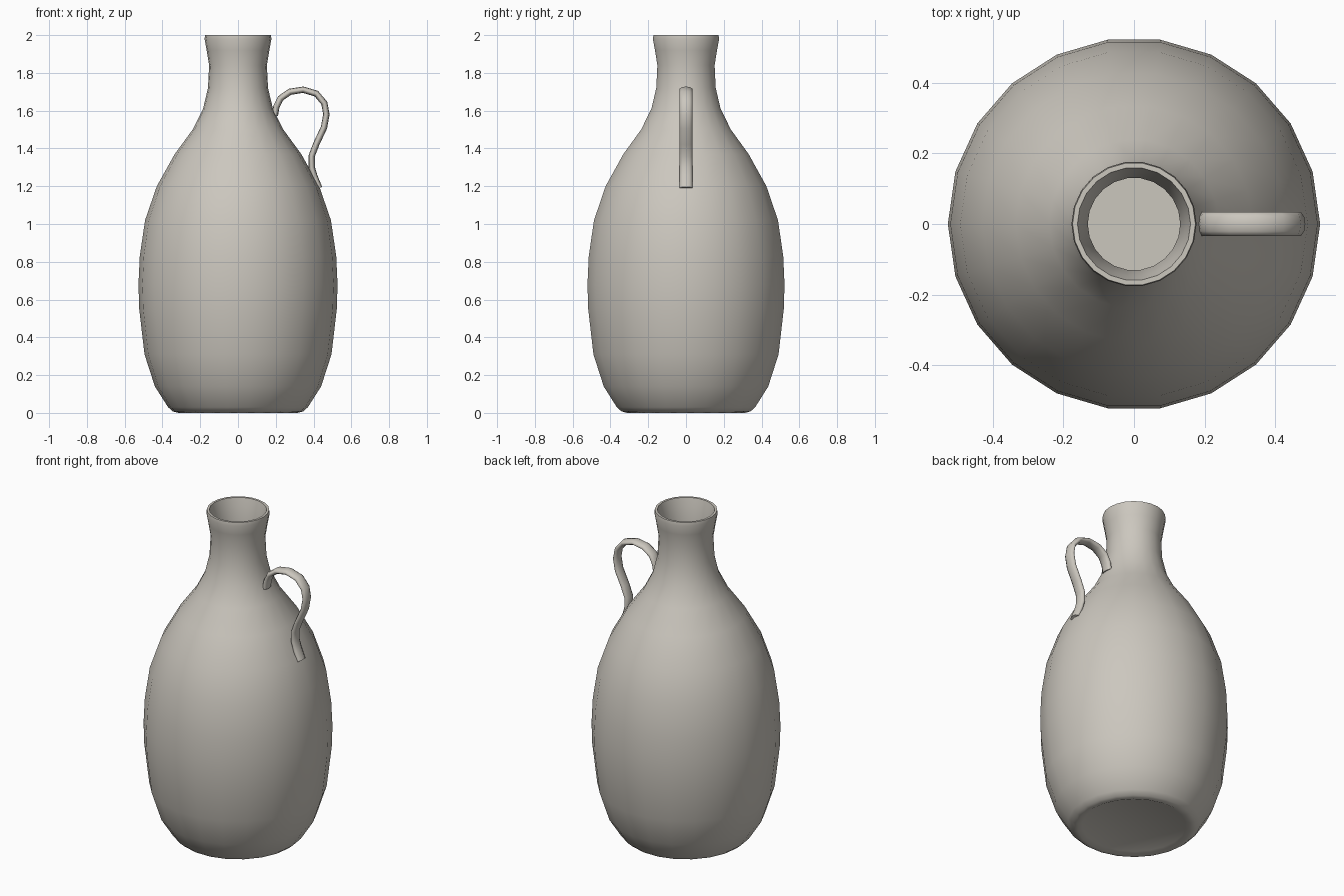
import bpy, bmesh, math
from mathutils import Vector

if "Cube" in bpy.data.objects:
    bpy.data.objects.remove(bpy.data.objects["Cube"])

clay = bpy.data.materials.new("grey clay")
clay.diffuse_color = (0.6, 0.57, 0.515, 1)
clay.use_nodes = True
clay.node_tree.nodes["Principled BSDF"].inputs["Base Color"].default_value = clay.diffuse_color


def add_tube(name, rings, angle):
    """Skin a list of vertex rings, cap both ends and shade smooth."""
    bm = bmesh.new()
    vs = [[bm.verts.new(p) for p in ring] for ring in rings]
    n = len(vs[0])
    for a, b in zip(vs, vs[1:]):
        for i in range(n):
            j = (i + 1) % n
            bm.faces.new((a[i], a[j], b[j], b[i]))
    bm.faces.new(vs[0][::-1])
    bm.faces.new(vs[-1])
    bmesh.ops.recalc_face_normals(bm, faces=bm.faces)
    mesh = bpy.data.meshes.new(name)
    bm.to_mesh(mesh)
    bm.free()
    mesh.materials.append(clay)
    ob = bpy.data.objects.new(name, mesh)
    bpy.context.collection.objects.link(ob)
    bpy.ops.object.select_all(action='DESELECT')
    bpy.context.view_layer.objects.active = ob
    ob.select_set(True)
    bpy.ops.object.shade_smooth_by_angle(angle=math.radians(angle))
    return ob


# bottle body: recessed base, outer wall, lip, then inner wall and floor
SIDES = 22
profile = [
    (0.29, 0.012), (0.315, 0.0), (0.345, 0.008), (0.37, 0.03), (0.44, 0.14), (0.495, 0.31),
    (0.523, 0.55), (0.527, 0.68), (0.52, 0.83), (0.492, 1.02), (0.43, 1.20),
    (0.335, 1.37), (0.24, 1.50), (0.185, 1.61), (0.159, 1.72), (0.153, 1.84),
    (0.166, 1.92), (0.177, 1.98), (0.174, 2.0), (0.16, 2.0),
    (0.148, 1.95), (0.131, 1.84), (0.133, 1.72), (0.16, 1.60), (0.215, 1.49),
    (0.31, 1.35), (0.405, 1.18), (0.465, 1.0), (0.497, 0.68), (0.465, 0.31),
    (0.41, 0.15), (0.33, 0.05)]


def circle(r, z):
    return [(r * math.cos(math.tau * i / SIDES), r * math.sin(math.tau * i / SIDES), z)
            for i in range(SIDES)]


add_tube("bottle_body", [circle(r, z) for r, z in profile], 50)

# handle: flat oval strap swept along an S-shaped path in the xz plane
path = [Vector((x, 0, z)) for x, z in [
    (0.195, 1.575), (0.203, 1.62), (0.225, 1.665), (0.275, 1.70), (0.345, 1.711),
    (0.415, 1.69), (0.457, 1.64), (0.468, 1.58), (0.455, 1.51), (0.415, 1.425),
    (0.39, 1.36), (0.39, 1.30), (0.405, 1.25), (0.43, 1.19)]]
rings = []
for k, p in enumerate(path):
    t = (path[min(k + 1, len(path) - 1)] - path[max(k - 1, 0)]).normalized()
    out = Vector((t.z, 0, -t.x))
    rings.append([p + out * 0.017 * math.cos(a) + Vector((0, 0.035 * math.sin(a), 0))
                  for a in (math.tau * i / 10 for i in range(10))])
add_tube("handle", rings, 60)
